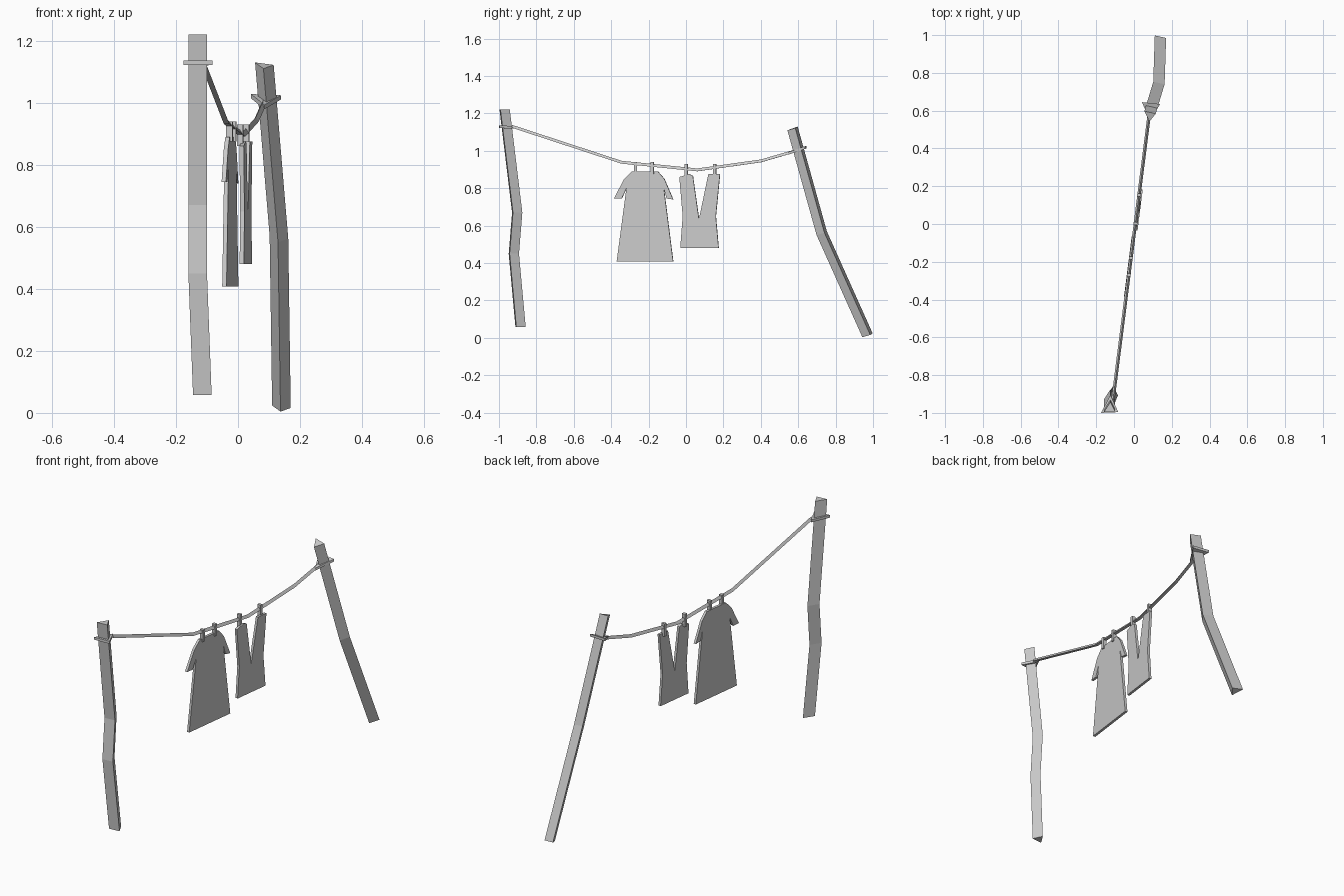
import bpy
import bmesh
from mathutils import Vector

cube = bpy.data.objects.get("Cube")
if cube:
    bpy.data.objects.remove(cube, do_unlink=True)

grey = bpy.data.materials.new("plain_grey")
grey.use_nodes = True
GREY = (0.6, 0.6, 0.6, 1)
grey.diffuse_color = GREY
grey.node_tree.nodes["Principled BSDF"].inputs["Base Color"].default_value = GREY


def finish(name, bm):
    bmesh.ops.recalc_face_normals(bm, faces=bm.faces)
    mesh = bpy.data.meshes.new(name)
    bm.to_mesh(mesh)
    bm.free()
    mesh.materials.append(grey)
    obj = bpy.data.objects.new(name, mesh)
    bpy.context.collection.objects.link(obj)
    return obj


def loft(name, sections):
    """Skin matching cross-sections and cap both ends."""
    bm = bmesh.new()
    rings = [[bm.verts.new(p) for p in s] for s in sections]
    n = len(rings[0])
    for a, b in zip(rings, rings[1:]):
        for i in range(n):
            j = (i + 1) % n
            bm.faces.new((a[i], a[j], b[j], b[i]))
    bm.faces.new(rings[0])
    bm.faces.new(rings[-1])
    return finish(name, bm)


def line_x(y):
    """Sideways position of the line at a given depth."""
    return 0.007 + 0.127 * y


ACROSS = Vector((1, -0.127, 0)).normalized()


def hanging(name, outline, thickness, shift=0.0):
    """Flat piece hung along the line, from a (y, z) outline."""
    mid = [Vector((line_x(y) + shift, y, z)) for y, z in outline]
    half = ACROSS * thickness / 2
    return loft(name, [[p - half for p in mid], [p + half for p in mid]])


# Front post: crooked triangular log, flat side forward
loft("front_post", [
    [(x - 0.03, y, z), (x + 0.03, y + 0.005, z), (x + 0.005, y + 0.055, z)]
    for x, y, z in [(-0.115, -0.912, 0.058), (-0.13, -0.948, 0.45),
                    (-0.13, -0.93, 0.67), (-0.13, -0.997, 1.22)]])

# Back post: leaning triangular log, ridge forward
loft("back_post", [
    [(x - 0.03, y + 0.055, z + 0.02), (x - 0.003, y, z),
     (x + 0.03, y + 0.042, z + 0.012)]
    for x, y, z in [(0.14, 0.943, 0.004), (0.132, 0.698, 0.55),
                    (0.085, 0.542, 1.11)]])

# Rope loops around the posts
loops = {
    "front_loop": [(-0.175, -1.0, 1.128), (-0.083, -0.996, 1.128),
                   (-0.125, -0.905, 1.124)],
    "back_loop": [(0.042, 0.645, 1.02), (0.138, 0.635, 1.016),
                  (0.085, 0.545, 0.985)],
}
for name, corners in loops.items():
    loft(name, [[Vector(c) + Vector((0, 0, dz)) for c in corners]
                for dz in (-0.006, 0.008)])

# Sagging clothes line with a triangular section
up = Vector((0, 0, 0.009))
loft("clothes_line", [
    [Vector((line_x(y), y, z)) + up,
     Vector((line_x(y), y, z)) - up * 0.7 + ACROSS * 0.009,
     Vector((line_x(y), y, z)) - up * 0.7 - ACROSS * 0.009]
    for y, z in [(-0.93, 1.13), (-0.345, 0.938), (0.06, 0.897),
                 (0.40, 0.945), (0.60, 1.003)]])

# Shirt with short drooping sleeves
hanging("shirt", [
    (-0.37, 0.408), (-0.068, 0.408), (-0.118, 0.80), (-0.103, 0.745),
    (-0.068, 0.74), (-0.115, 0.85), (-0.15, 0.89), (-0.29, 0.89),
    (-0.33, 0.85), (-0.385, 0.745), (-0.343, 0.745), (-0.318, 0.80)],
    0.014, -0.004)

# Trousers hung by the leg ends
hanging("trousers", [
    (-0.03, 0.48), (0.175, 0.48), (0.16, 0.65), (0.182, 0.875),
    (0.12, 0.875), (0.07, 0.635), (0.037, 0.868), (0.015, 0.876),
    (-0.035, 0.86), (-0.017, 0.65)], 0.014, 0.009)

# Pegs
for i, (y, low, high) in enumerate([(-0.27, 0.875, 0.94), (-0.18, 0.875, 0.94),
                                    (0.002, 0.86, 0.93), (0.153, 0.86, 0.93)]):
    hanging(f"peg_{i + 1}", [(y - 0.008, low), (y + 0.008, low),
                             (y + 0.008, high), (y - 0.008, high)], 0.02)
